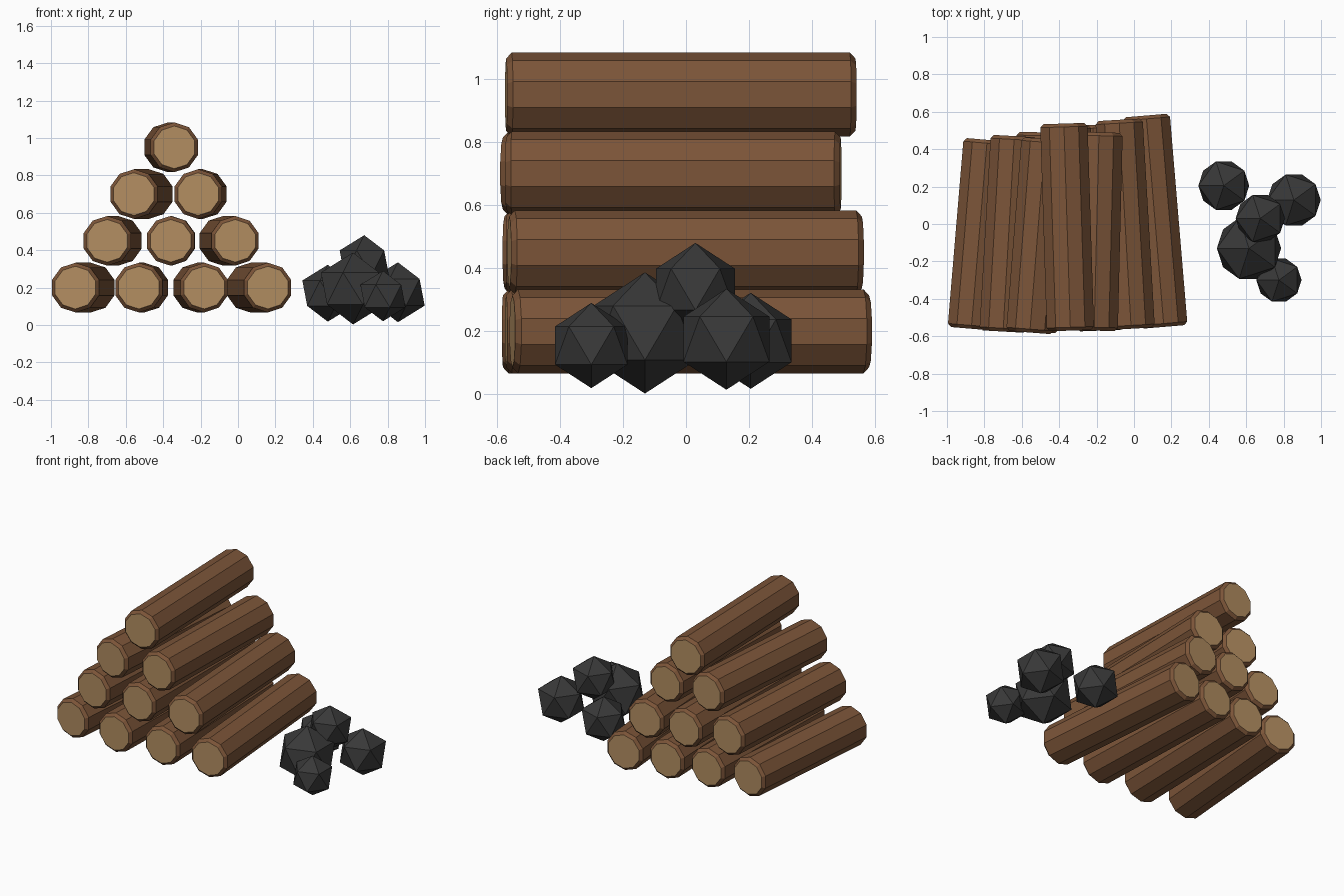
import bpy, bmesh, math
from mathutils import Matrix

if "Cube" in bpy.data.objects:
    bpy.data.objects.remove(bpy.data.objects["Cube"])


def material(name, rgb):
    m = bpy.data.materials.new(name)
    m.diffuse_color = (*rgb, 1)
    m.use_nodes = True
    m.node_tree.nodes["Principled BSDF"].inputs["Base Color"].default_value = m.diffuse_color
    return m


BARK = material("bark", (0.20, 0.09, 0.04))
WOOD = material("cut_wood", (0.45, 0.27, 0.12))
COAL = material("coal", (0.04, 0.04, 0.04))


def finish(bm, name, mats):
    me = bpy.data.meshes.new(name)
    bm.to_mesh(me)
    bm.free()
    for m in mats:
        me.materials.append(m)
    ob = bpy.data.objects.new(name, me)
    bpy.context.collection.objects.link(ob)
    return ob


def log(name, front, back, z, radius=0.133, sides=10):
    """Chamfered ten-sided log lying between two plan points."""
    dx, dy = back[0] - front[0], back[1] - front[1]
    bm = bmesh.new()
    bmesh.ops.create_cone(bm, cap_ends=True, segments=sides, radius1=radius,
                          radius2=radius, depth=math.hypot(dx, dy))
    rims = [e for e in bm.edges if any(len(f.verts) == sides for f in e.link_faces)]
    bmesh.ops.bevel(bm, geom=rims, offset=0.018, segments=1, affect='EDGES')
    for f in bm.faces:
        f.material_index = 1 if len(f.verts) == sides else 0
    ob = finish(bm, name, [BARK, WOOD])
    ob.location = ((front[0] + back[0]) / 2, (front[1] + back[1]) / 2, z)
    ob.rotation_euler = (math.pi / 2, 0, -math.atan2(dx, dy))


# Pyramid of logs: front x, front y, back x, back y for each row
rows = [
    [(-0.87, -0.56, -0.785, 0.45), (-0.53, -0.58, -0.50, 0.49),
     (-0.18, -0.57, -0.22, 0.53), (0.16, -0.55, 0.065, 0.58)],
    [(-0.70, -0.575, -0.64, 0.47), (-0.36, -0.57, -0.356, 0.53),
     (-0.015, -0.56, -0.08, 0.557)],
    [(-0.557, -0.58, -0.475, 0.455), (-0.213, -0.57, -0.187, 0.49)],
    [(-0.34, -0.57, -0.375, 0.537)],
]
for r, row in enumerate(rows):
    for i, (fx, fy, bx, by) in enumerate(row):
        log(f"log_row{r + 1}_{i + 1}", (fx, fy), (bx, by), 0.20 + 0.25 * r)

# Heap of coal lumps: x, y, z, radius
lumps = [
    (0.615, -0.13, 0.195, 0.192),
    (0.775, -0.30, 0.155, 0.135),
    (0.855, 0.128, 0.175, 0.160),
    (0.48, 0.205, 0.17, 0.152),
    (0.675, 0.03, 0.333, 0.147),
]
for i, (x, y, z, rad) in enumerate(lumps):
    bm = bmesh.new()
    bmesh.ops.create_icosphere(bm, subdivisions=1, radius=rad,
                               matrix=Matrix.Rotation(math.pi, 4, 'Z'))
    finish(bm, f"coal_lump_{i + 1}", [COAL]).location = (x, y, z)
